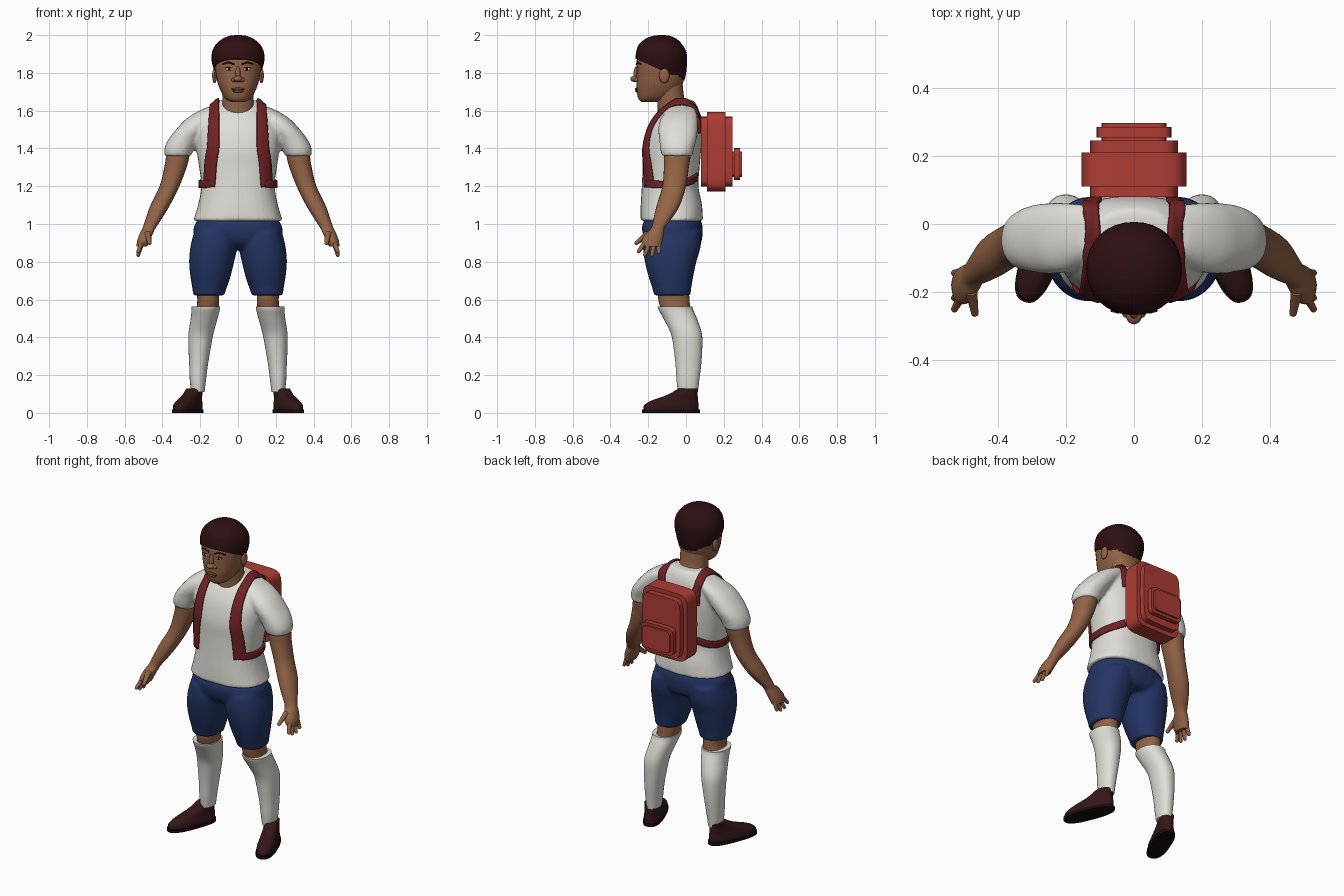
import bpy, bmesh, math
from mathutils import Matrix, Vector
from mathutils.bvhtree import BVHTree

if "Cube" in bpy.data.objects:
    bpy.data.objects.remove(bpy.data.objects["Cube"])


def material(name, *rgb):
    m = bpy.data.materials.new(name)
    m.use_nodes = True
    m.diffuse_color = (*rgb, 1)
    node = next(n for n in m.node_tree.nodes if n.type == "BSDF_PRINCIPLED")
    node.inputs["Base Color"].default_value = (*rgb, 1)
    return m


skin = material("brown skin", .29, .125, .062)
lip = material("dark lips", .16, .06, .035)
hair_dark = material("dark hair", .026, .005, .006)
white = material("white cloth", .74, .73, .68)
navy = material("navy cloth", .018, .036, .13)
red = material("red canvas", .42, .046, .035)
dark_red = material("dark red strap", .16, .016, .018)
leather = material("dark shoe leather", .035, .008, .009)
rubber = material("black sole", .01, .004, .004)


def spline(a, b, c, d, t):
    """Smooth step from b to c, for tuples of any length."""
    return [.5 * (2*q + (r-p)*t + (2*p - 5*q + 4*r - s)*t*t + (3*q - p - 3*r + s)*t**3)
            for p, q, r, s in zip(a, b, c, d)]


def dense(rows, steps):
    out = []
    for i in range(len(rows) - 1):
        a, d = rows[max(i-1, 0)], rows[min(i+2, len(rows)-1)]
        out += [spline(a, rows[i], rows[i+1], d, k/steps) for k in range(steps)]
    return out + [rows[-1]]


def loft(bm, rings, s=1, power=2.2, steps=4, n=32, frame=Matrix()):
    """Skin rings given as height, x from/to, y from/to; s mirrors in x."""
    loops = []
    for z, x0, x1, y0, y1 in dense(rings, steps):
        loop = []
        for i in range(n):
            a = math.tau * i / n
            c, d = math.cos(a), math.sin(a)
            u = math.copysign(abs(c)**(2/power), c)
            v = math.copysign(abs(d)**(2/power), d)
            p = frame @ Vector(((x0+x1)/2 + u*(x1-x0)/2, (y0+y1)/2 + v*(y1-y0)/2, z))
            loop.append(bm.verts.new((s*p.x, p.y, p.z)))
        loops.append(loop)
    for lo, hi in zip(loops, loops[1:]):
        for i in range(n):
            j = (i+1) % n
            bm.faces.new((lo[i], lo[j], hi[j], hi[i]))
    bm.faces.new(loops[0])
    bm.faces.new(loops[-1])


def ball(bm, at, size):
    bmesh.ops.create_uvsphere(bm, u_segments=16, v_segments=10, radius=1,
                              matrix=Matrix.Translation(at) @ Matrix.Diagonal((*size, 1)))


def rod(bm, p, q, r0, r1):
    p, q = Vector(p), Vector(q)
    m = Matrix.Translation((p+q)/2) @ (q-p).to_track_quat('Z', 'Y').to_matrix().to_4x4()
    bmesh.ops.create_cone(bm, segments=10, radius1=r0, radius2=r1, depth=(q-p).length,
                          cap_ends=True, matrix=m)
    ball(bm, q, (r1, r1, r1))


def finish(name, bm, mat, fuse=0):
    bmesh.ops.recalc_face_normals(bm, faces=bm.faces)
    me = bpy.data.meshes.new(name)
    bm.to_mesh(me)
    bm.free()
    ob = bpy.data.objects.new(name, me)
    bpy.context.collection.objects.link(ob)
    me.materials.append(mat)
    bpy.ops.object.select_all(action='DESELECT')
    ob.select_set(True)
    bpy.context.view_layer.objects.active = ob
    bpy.ops.object.shade_smooth_by_angle(angle=math.radians(40))
    if fuse:
        r = ob.modifiers.new("fuse", 'REMESH')
        r.mode, r.voxel_size, r.use_smooth_shade = 'VOXEL', fuse, True
        sm = ob.modifiers.new("relax", 'SMOOTH')
        sm.factor, sm.iterations = .5, 4
    return ob


def part(name, mat, rings, both=True, **kw):
    bm = bmesh.new()
    for s in ((1, -1) if both else (1,)):
        loft(bm, rings, s, **kw)
    return finish(name, bm, mat)


def surface(ob):
    bpy.context.view_layer.update()
    return BVHTree.FromObject(ob, bpy.context.evaluated_depsgraph_get())


def wide(*rows):
    """Rings symmetric in x: height, half width, y from/to."""
    return [(z, -w, w, a, b) for z, w, a, b in rows]


# shirt: trunk and both sleeves fused
bm = bmesh.new()
loft(bm, wide((1.015, .238, -.242, .09), (1.1, .212, -.24, .085), (1.2, .194, -.234, .066),
              (1.3, .206, -.23, .072), (1.4, .22, -.228, .08), (1.5, .225, -.203, .082),
              (1.57, .19, -.165, .076), (1.62, .14, -.12, .062), (1.655, .105, -.08, .04)),
     power=2.4)
sleeve = [(1.36, .25, .388, -.128, .035), (1.4, .23, .39, -.137, .042), (1.45, .2, .367, -.142, .056),
          (1.5, .16, .328, -.147, .062), (1.55, .12, .282, -.138, .062), (1.59, .08, .225, -.112, .057),
          (1.62, .06, .16, -.09, .04)]
for s in (1, -1):
    loft(bm, sleeve, s)
shirt = finish("shirt", bm, white, fuse=.011)

# shorts: hips and both legs fused
bm = bmesh.new()
loft(bm, wide((.87, .12, -.17, .05), (.9, .21, -.21, .08), (.95, .236, -.23, .088),
              (1, .228, -.23, .086), (1.05, .19, -.2, .06)))
for s in (1, -1):
    loft(bm, [(.622, .073, .238, -.17, .024), (.66, .06, .242, -.178, .028), (.72, .04, .252, -.198, .038),
              (.8, .02, .259, -.218, .055), (.88, .005, .252, -.228, .078), (.96, .01, .232, -.22, .08)], s)
finish("shorts", bm, navy, fuse=.011)

# knees, socks
part("knees", skin, [(.5, .11, .235, -.11, .03), (.58, .1, .216, -.143, .02), (.66, .1, .22, -.15, .015)])
part("socks", white, [(.11, .177, .248, -.043, .063), (.17, .17, .255, -.05, .07),
                      (.25, .16, .258, -.055, .08), (.34, .145, .262, -.065, .086),
                      (.42, .13, .262, -.08, .084), (.5, .108, .25, -.12, .058),
                      (.545, .097, .246, -.145, .038), (.562, .094, .247, -.15, .034)])

# shoes, turned outward on thin soles
turn = Matrix.Translation((.265, -.078, 0)) @ Matrix.Rotation(.37, 4, 'Z')
part("shoes", leather, wide((.015, .052, -.155, .152), (.04, .053, -.152, .152), (.065, .047, -.11, .15),
                            (.095, .043, -.02, .147), (.13, .04, .045, .147)), frame=turn, power=2.4)
part("soles", rubber, wide((0, .056, -.162, .158), (.018, .056, -.162, .158)),
     frame=turn, power=2.6, steps=1)

# arms with palms and fingers
bm = bmesh.new()
arm = [(1.42, .25, .36, -.11, .02), (1.36, .257, .38, -.117, .024), (1.3, .272, .39, -.117, .015),
       (1.2, .31, .415, -.125, 0), (1.1, .36, .463, -.155, -.032), (1.03, .402, .488, -.172, -.075),
       (.98, .435, .505, -.183, -.112), (.95, .45, .52, -.212, -.117), (.91, .468, .534, -.236, -.125),
       (.88, .482, .537, -.228, -.135)]
for s in (1, -1):
    loft(bm, arm, s, n=24)
    for y0, y1, z in ((-.218, -.25, .855), (-.193, -.217, .838), (-.168, -.18, .836), (-.145, -.144, .85)):
        rod(bm, (s*.51, y0, .9), (s*.528, y1, z), .014, .01)
    rod(bm, (s*.478, -.2, .95), (s*.468, -.262, .9), .018, .011)
finish("arms_and_hands", bm, skin)

# neck and head
part("neck", skin, wide((1.55, .085, -.15, .03), (1.6, .088, -.15, .03), (1.65, .083, -.152, -.005),
                        (1.74, .085, -.16, -.018)), both=False)
head = part("head", skin, wide((1.645, .035, -.235, -.15), (1.66, .062, -.25, -.11), (1.69, .084, -.259, -.05),
                               (1.74, .106, -.262, -.018), (1.8, .119, -.262, -.006),
                               (1.86, .126, -.262, -.002), (1.92, .115, -.25, -.012)),
            both=False, power=2.3)
skull = surface(head)


def face(x, z):
    """Point on the front of the head."""
    return skull.ray_cast(Vector((x, -1, z)), Vector((0, 1, 0)))[0]


# nose and ears
bm = bmesh.new()
ball(bm, (0, -.268, 1.768), (.024, .027, .017))
ball(bm, (0, -.262, 1.795), (.013, .016, .04))
for s in (1, -1):
    ball(bm, (s*.022, -.26, 1.763), (.014, .016, .012))
    ball(bm, (s*.124, -.115, 1.785), (.013, .027, .04))
finish("nose_and_ears", bm, skin)

# lips
bm = bmesh.new()
for z, w in ((1.715, .036), (1.703, .03)):
    ball(bm, face(0, z), (w, .009, .007))
finish("lips", bm, lip)

# eyes and brows
whites, darks = bmesh.new(), bmesh.new()
for s in (1, -1):
    eye = face(s*.047, 1.82)
    ball(whites, eye, (.02, .006, .007))
    ball(darks, eye + Vector((0, -.004, 0)), (.007, .004, .007))
    ball(darks, eye + Vector((0, 0, .008)), (.023, .006, .002))
    brow = [face(s*x, z) for x, z in ((.018, 1.846), (.05, 1.856), (.08, 1.847))]
    for p, q in zip(brow, brow[1:]):
        rod(darks, p, q, .005, .004)
finish("eye_whites", whites, white)
finish("irises_and_brows", darks, hair_dark)

# hair cap, sloping down to the nape
bm = bmesh.new()
loft(bm, wide((1.74, .09, -.19, -.015), (1.79, .118, -.26, -.001), (1.86, .139, -.268, .006),
              (1.91, .137, -.264, .002), (1.95, .118, -.25, -.02), (1.98, .083, -.215, -.05),
              (1.996, .045, -.175, -.085), (2, .01, -.14, -.12)), power=2.1)
bmesh.ops.bisect_plane(bm, geom=bm.verts[:] + bm.edges[:] + bm.faces[:], plane_co=(0, 0, 1.755),
                       plane_no=(0, .45, 1), clear_inner=True)
bmesh.ops.holes_fill(bm, edges=[e for e in bm.edges if e.is_boundary], sides=0)
finish("hair", bm, hair_dark)


# backpack body and pocket: stepped slabs with rounded corners
def slab(name, height, rows):
    stand = Matrix.Translation((0, 0, height)) @ Matrix.Rotation(-math.pi/2, 4, 'X')
    part(name, red, wide(*[(y, w, -h, h) for y, w, h in rows]), both=False,
         power=7, steps=1, n=48, frame=stand)


slab("backpack", 1.383, ((.08, .13, .185), (.11, .13, .185), (.11, .155, .211),
                         (.21, .155, .211), (.21, .13, .185), (.245, .13, .185)))
slab("backpack_pocket", 1.317, ((.24, .095, .068), (.255, .095, .068), (.255, .11, .085),
                                (.285, .11, .085), (.285, .095, .068), (.297, .095, .068)))

# straps, laid on the shirt
cloth = surface(shirt)


def strap(name, path):
    """Ribbon through x, y, z, half width points, pressed to the shirt."""
    bm = bmesh.new()
    pts = dense(path, 6)
    for s in (1, -1):
        rows = []
        for i, (x, y, z, w) in enumerate(pts):
            along = Vector(pts[min(i+1, len(pts)-1)][:3]) - Vector(pts[max(i-1, 0)][:3])
            along.x *= s
            mid, normal = cloth.find_nearest(Vector((s*x, y, z)))[:2]
            side = normal.cross(along).normalized()
            row = []
            for k in range(-2, 3):
                p, nor = cloth.find_nearest(mid + side*(w*k/2))[:2]
                row.append(bm.verts.new(p + nor*.009))
            rows.append(row)
        for a, b in zip(rows, rows[1:]):
            for k in range(4):
                bm.faces.new((a[k], a[k+1], b[k+1], b[k]))
    ob = finish(name, bm, dark_red)
    thick = ob.modifiers.new("thickness", 'SOLIDIFY')
    thick.thickness, thick.offset = .012, 0


strap("shoulder_straps", [(.12, .085, 1.48, .024), (.125, .07, 1.59, .024), (.125, -.02, 1.65, .024),
                          (.125, -.11, 1.61, .025), (.13, -.19, 1.53, .028), (.138, -.23, 1.42, .032),
                          (.152, -.22, 1.32, .034), (.165, -.21, 1.2, .036)])
strap("side_straps", [(.15, -.21, 1.215, .02), (.18, -.16, 1.21, .02), (.2, -.07, 1.21, .02),
                      (.18, .03, 1.225, .02), (.12, .08, 1.25, .02)])
